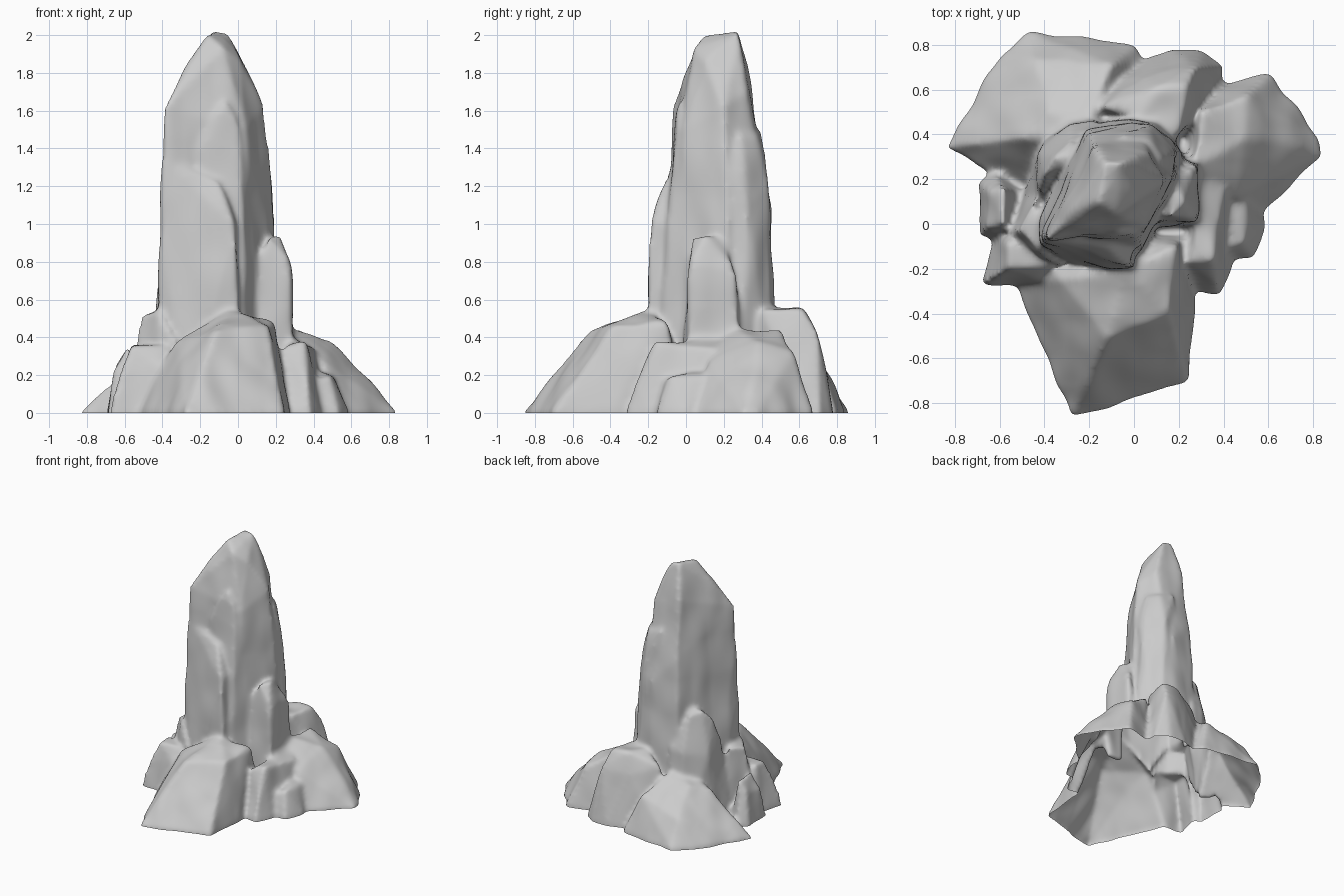
import bpy
import bmesh
from mathutils import Vector, noise

default_cube = bpy.data.objects.get("Cube")
if default_cube:
    bpy.data.objects.remove(default_cube, do_unlink=True)

formation = bmesh.new()


def add_rock(foot, upper):
    """Add a convex boulder from a foot outline and its upper corner points."""
    corners = [formation.verts.new((x, y, level)) for x, y in foot for level in (-.1, .01)]
    corners += [formation.verts.new(point) for point in upper]
    hull = bmesh.ops.convex_hull(formation, input=corners, use_existing_faces=False)
    unused = set(hull["geom_interior"]) | set(hull["geom_unused"])
    loose = [item for item in unused if isinstance(item, bmesh.types.BMVert)]
    bmesh.ops.delete(formation, geom=loose, context="VERTS")


# Main spire, leaning back to a narrow summit
add_rock(
    foot=[(-.44, -.1), (-.1, -.1), (.14, .02), (.24, .25), (.15, .44), (-.05, .48), (-.24, .46), (-.43, .1)],
    upper=[(-.41, -.07, 1.1), (-.39, -.07, 1.62), (-.27, .06, 1.84), (-.16, .1, 2), (-.13, .28, 2.03),
           (-.05, .28, 2.02), (.02, .1, 1.86), (.14, .2, 1.62), (.06, .32, 1.7), (-.18, .34, 1.75),
           (.04, -.02, 1.5), (.19, .22, 1.1), (0, .45, 1.1), (-.08, .04, 1.93), (-.2, .4, 1.3)])

# Low slab against the front of the spire
add_rock(
    foot=[(-.45, -.1), (-.25, -.2), (.03, -.21), (.03, .1), (-.4, .1)],
    upper=[(-.41, -.09, .95), (-.02, -.19, 1), (-.1, -.12, 1.22), (-.39, -.06, 1.35), (0, 0, 1.05), (-.15, .1, 1.35)])

# Tall rib on the front face
add_rock(
    foot=[(-.25, -.06), (.04, -.15), (.12, 0), (-.1, .2)],
    upper=[(-.2, -.07, 1.4), (-.12, -.05, 1.58), (-.07, -.04, 1.64), (0, -.05, 1.54), (.03, -.1, 1),
           (.06, 0, 1.3), (-.06, .1, 1.75)])

# Shoulder on the rear left corner of the spire
add_rock(
    foot=[(.22, .15), (.24, .3), (.13, .47), (-.1, .49), (-.1, .2)],
    upper=[(.16, .22, 1.3), (.13, .29, 1.47), (.07, .37, 1.46), (.07, .44, 1.2), (.19, .32, 1.1),
           (-.05, .4, 1.5), (0, .25, 1.6)])

# Low buttress on the rear right side of the spire
add_rock(
    foot=[(-.5, .1), (-.45, .28), (-.31, .48), (-.15, .48), (-.15, .2), (-.35, 0)],
    upper=[(-.42, .14, .6), (-.4, .22, .82), (-.35, .3, .89), (-.29, .37, .86), (-.28, .45, .58),
           (-.24, .3, .92), (-.18, .46, .6), (-.43, .32, .55)])

# Short column on the left side
add_rock(
    foot=[(.1, -.03), (.31, -.01), (.33, .3), (.15, .33)],
    upper=[(.1, .02, .78), (.16, .03, .93), (.22, .1, .94), (.27, .02, .8), (.27, .26, .76), (.18, .2, .92)])

# Broad front boulder with a steep leading face
add_rock(
    foot=[(-.28, -.86), (-.2, -.85), (.24, -.7), (.27, -.4), (.25, 0), (-.5, 0), (-.52, -.28), (-.4, -.52)],
    upper=[(-.12, -.51, .43), (.16, -.39, .46), (.19, -.1, .48), (-.04, -.2, .55), (-.33, -.25, .38),
           (-.3, -.38, .33), (-.06, -.34, .48)])

# Flat boulder spreading to the rear right
add_rock(
    foot=[(-.84, .34), (-.68, .55), (-.59, .76), (-.46, .86), (-.12, .82), (0, .79), (.04, .72), (-.1, .2), (-.5, .16)],
    upper=[(-.8, .35, .04), (-.5, .38, .32), (-.38, .5, .37), (-.2, .5, .42), (-.44, .74, .2),
           (-.1, .71, .3), (-.2, .4, .45)])

# Upright boulder at the back
add_rock(
    foot=[(-.2, .45), (-.17, .63), (0, .7), (.17, .78), (.3, .77), (.4, .71), (.4, .6), (.15, .3)],
    upper=[(-.14, .52, .46), (.02, .48, .56), (.1, .61, .56), (.24, .62, .55), (.28, .7, .42),
           (.34, .71, .2), (.2, .4, .55), (.05, .66, .4)])

# Wedge boulder on the left
add_rock(
    foot=[(.84, .3), (.83, .38), (.73, .52), (.6, .67), (.43, .64), (.2, .4), (.2, .1), (.57, .04), (.65, .16)],
    upper=[(.81, .33, .05), (.26, .25, .46), (.5, .38, .38), (.3, .5, .44), (.5, .57, .32),
           (.63, .38, .25), (.45, .12, .27)])

# Small stones at the left foot
add_rock(
    foot=[(.22, -.28), (.38, -.32), (.44, -.2), (.47, .15), (.2, .15)],
    upper=[(.25, -.17, .36), (.35, -.16, .37), (.37, -.27, .16), (.41, .16, .34), (.3, .2, .4)])
add_rock(
    foot=[(.4, -.16), (.53, -.15), (.59, 0), (.55, .15), (.4, .12)],
    upper=[(.44, -.11, .18), (.49, -.09, .2), (.52, .02, .17), (.5, .12, .2), (.42, .1, .22)])

# Small stones at the right foot
add_rock(
    foot=[(-.59, -.05), (-.48, .16), (-.3, .2), (-.3, -.18), (-.45, -.16)],
    upper=[(-.52, -.03, .52), (-.42, -.13, .54), (-.45, .1, .54), (-.33, -.18, .38)])
add_rock(
    foot=[(-.68, -.27), (-.4, -.28), (-.32, -.05), (-.62, -.04)],
    upper=[(-.63, -.24, .2), (-.57, -.2, .36), (-.37, -.18, .35), (-.56, -.08, .36), (-.42, -.25, .25)])
add_rock(
    foot=[(-.69, -.05), (-.69, .18), (-.62, .24), (-.5, .15), (-.53, -.1)],
    upper=[(-.66, -.02, .22), (-.65, .15, .25), (-.58, .16, .34), (-.58, 0, .36)])

# Fuse the boulders and soften their edges
bmesh.ops.recalc_face_normals(formation, faces=formation.faces)
mesh = bpy.data.meshes.new("rock_formation")
formation.to_mesh(mesh)
formation.free()
rock = bpy.data.objects.new("rock_formation", mesh)
bpy.context.collection.objects.link(rock)
remesh = rock.modifiers.new("fuse", "REMESH")
remesh.mode = "VOXEL"
remesh.voxel_size = .016
soften = rock.modifiers.new("soften", "SMOOTH")
soften.factor = .5
soften.iterations = 9
evaluated = rock.evaluated_get(bpy.context.evaluated_depsgraph_get())

# Weather the surface, then cut the foot open at ground level
shell = bmesh.new()
shell.from_mesh(evaluated.to_mesh())
evaluated.to_mesh_clear()
rock.modifiers.clear()
shell.normal_update()
shifts = []
for vert in shell.verts:
    stretched = Vector((vert.co.x, vert.co.y, vert.co.z * .5))
    shifts.append(vert.normal * noise.noise(stretched * 7) * .014)
for vert, shift in zip(shell.verts, shifts):
    vert.co += shift
bmesh.ops.bisect_plane(
    shell, geom=shell.verts[:] + shell.edges[:] + shell.faces[:],
    plane_co=(0, 0, 0), plane_no=(0, 0, 1), clear_inner=True)
shell.to_mesh(mesh)
shell.free()

# Plain stone colour and smooth shading
stone = bpy.data.materials.new("light_grey_stone")
stone.use_nodes = True
stone.diffuse_color = (.6, .6, .6, 1)
stone.node_tree.nodes["Principled BSDF"].inputs["Base Color"].default_value = stone.diffuse_color
mesh.materials.clear()
mesh.materials.append(stone)
for face in mesh.polygons:
    face.use_smooth = True
    face.material_index = 0
